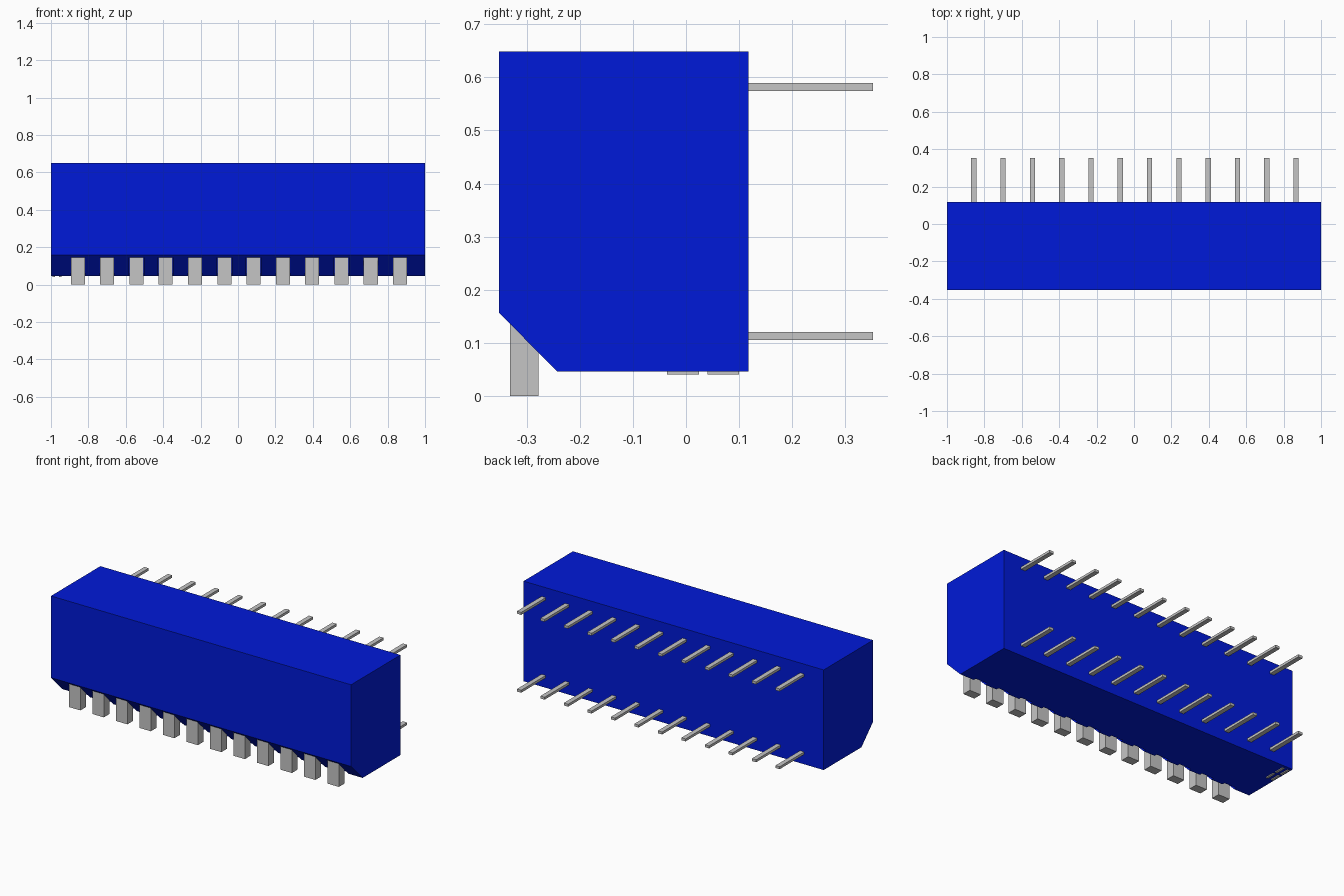
import bpy, bmesh
from mathutils import Vector

if "Cube" in bpy.data.objects:
    bpy.data.objects.remove(bpy.data.objects["Cube"], do_unlink=True)

COUNT = 12
PITCH = 0.1566
ROW_SHIFT = 0.005
BODY_FRONT, BODY_BACK = -0.352, 0.118
BODY_BOTTOM, BODY_TOP = 0.046, 0.649
columns = [ROW_SHIFT + (i - (COUNT - 1) / 2) * PITCH for i in range(COUNT)]


def material(name, colour):
    mat = bpy.data.materials.new(name)
    mat.use_nodes = True
    mat.diffuse_color = (*colour, 1)
    mat.node_tree.nodes["Principled BSDF"].inputs["Base Color"].default_value = (*colour, 1)
    return mat


blue = material("blue plastic", (0, 0.01, 0.69))
grey = material("light grey", (0.56, 0.56, 0.56))


def finish(name, bm, mat):
    bmesh.ops.recalc_face_normals(bm, faces=bm.faces)
    mesh = bpy.data.meshes.new(name)
    bm.to_mesh(mesh)
    bm.free()
    mesh.materials.append(mat)
    obj = bpy.data.objects.new(name, mesh)
    bpy.context.scene.collection.objects.link(obj)
    return obj


def box(name, x, width, y_range, z_range, mat):
    bm = bmesh.new()
    bmesh.ops.create_cube(bm, size=1)
    size = Vector((width, y_range[1] - y_range[0], z_range[1] - z_range[0]))
    centre = Vector((x, sum(y_range) / 2, sum(z_range) / 2))
    bmesh.ops.scale(bm, vec=size, verts=bm.verts)
    bmesh.ops.translate(bm, vec=centre, verts=bm.verts)
    return finish(name, bm, mat)


# Housing: chamfered side profile extruded along its length
profile = [(BODY_FRONT, BODY_TOP), (BODY_BACK, BODY_TOP), (BODY_BACK, BODY_BOTTOM),
           (-0.242, BODY_BOTTOM), (BODY_FRONT, 0.157)]
bm = bmesh.new()
face = bm.faces.new([bm.verts.new((-1, y, z)) for y, z in profile])
extruded = bmesh.ops.extrude_face_region(bm, geom=[face])["geom"]
bmesh.ops.translate(bm, vec=(2, 0, 0),
                    verts=[v for v in extruded if isinstance(v, bmesh.types.BMVert)])
housing = finish("housing", bm, blue)

# Slots in the chamfer, one behind each lever
cutters = bpy.data.collections.new("slot cutters")
bpy.context.scene.collection.children.link(cutters)
for x in columns:
    cutter = box("slot_cutter", x, 0.08, (-0.4, -0.225), (0, 0.145), blue)
    bpy.context.scene.collection.objects.unlink(cutter)
    cutters.objects.link(cutter)
    cutter.hide_render = True
    cutter.hide_viewport = True
cut = housing.modifiers.new("slots", "BOOLEAN")
cut.operand_type = "COLLECTION"
cut.collection = cutters
cut.solver = "EXACT"

# Levers and the two rows of contact pins
for x in columns:
    box("lever", x, 0.075, (-0.331, -0.278), (0, 0.15), grey)
    for row, z in (("lower_pin", 0.113), ("upper_pin", 0.582)):
        box(row, x, 0.028, (BODY_BACK - 0.01, 0.352), (z - 0.0075, z + 0.0075), grey)

# Plain raised marks under one end
for y in (-0.006, 0.07):
    for x in (-0.985, -0.95):
        box("raised_mark", x, 0.014, (y - 0.03, y + 0.03), (0.041, 0.048), grey)
